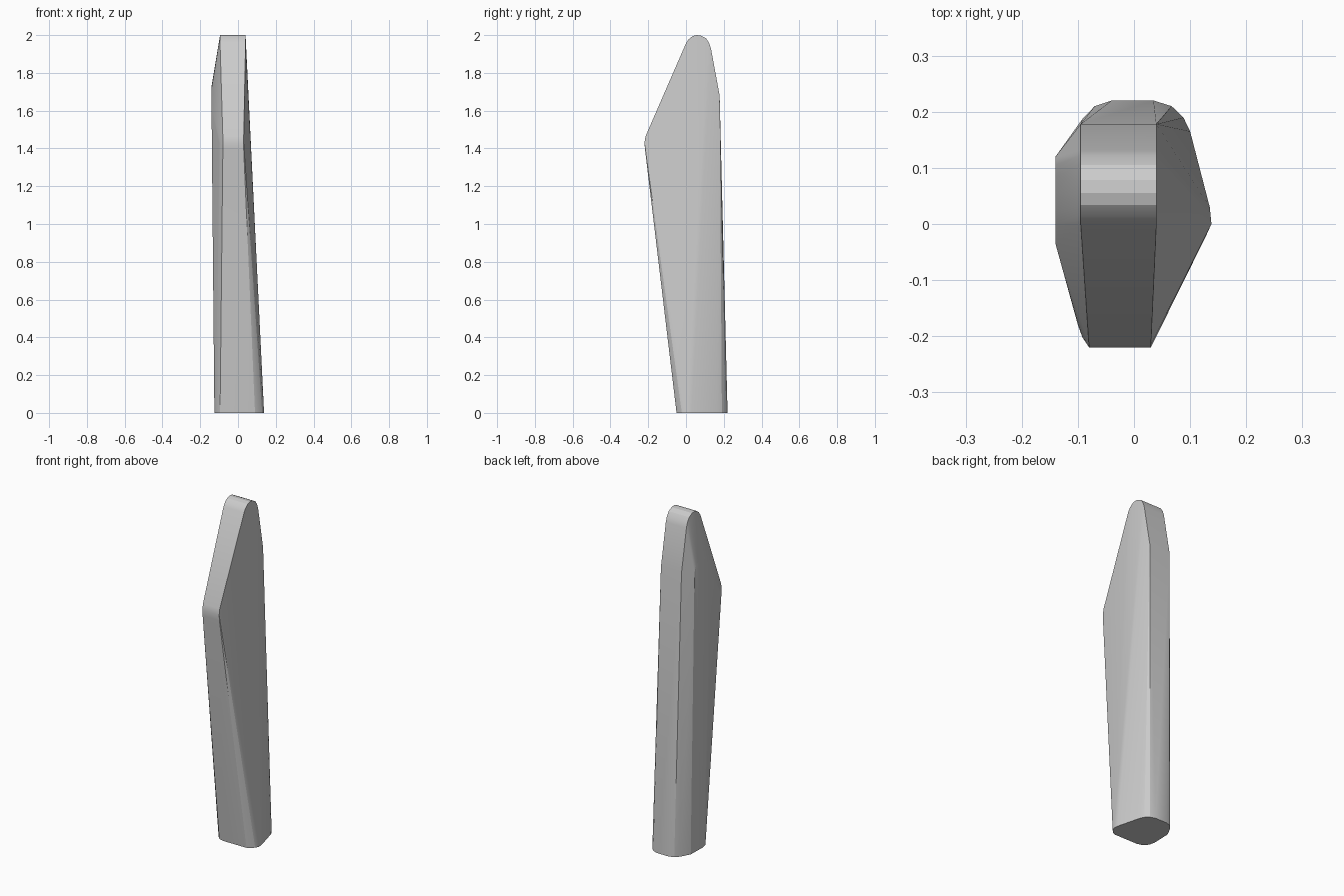
import bpy, bmesh, math

if "Cube" in bpy.data.objects:
    bpy.data.objects.remove(bpy.data.objects["Cube"])

# Foot outline (x, y) at z = 0
FOOT = [(-0.06, -0.05), (0.09, -0.05), (0.11, -0.04), (0.128, -0.022), (0.138, 0.0),
        (0.135, 0.03), (0.1, 0.165), (0.088, 0.19), (0.067, 0.21), (0.035, 0.22),
        (-0.04, 0.22), (-0.07, 0.21), (-0.092, 0.187), (-0.122, 0.13),
        (-0.125, 0.02), (-0.117, -0.015), (-0.095, -0.04)]

# Upper rim profile (y, z), swept across the thickness
RIM = [(-0.217, 1.395), (-0.22, 1.43), (-0.214, 1.465), (0.0, 1.957), (0.014, 1.978),
       (0.034, 1.994), (0.055, 2.0), (0.078, 1.998), (0.105, 1.984), (0.122, 1.96),
       (0.132, 1.93), (0.178, 1.68)]

# Raised left cheek (y, z) at x = -0.14
CHEEK = [(-0.035, 1.61), (0.0, 1.69), (0.02, 1.715), (0.05, 1.73), (0.085, 1.725),
         (0.105, 1.71), (0.12, 1.675)]

points = [(x, y, 0) for x, y in FOOT]
for y, z in RIM:
    t = min(1, max(0, -y / 0.22))
    points += [(-0.095 + 0.015 * t, y, z), (0.04 - 0.01 * t, y, z)]
points += [(-0.14, y, z) for y, z in CHEEK]
# Soft front left corner under the cheek
points += [(-0.1, -0.18, 1.43), (-0.092, -0.202, 1.425)]

# Tapered convex body
bm = bmesh.new()
for p in points:
    bm.verts.new(p)
hull = bmesh.ops.convex_hull(bm, input=bm.verts)
junk = {g for g in hull["geom_interior"] + hull["geom_unused"] if isinstance(g, bmesh.types.BMVert)}
bmesh.ops.delete(bm, geom=list(junk), context='VERTS')
bmesh.ops.dissolve_limit(bm, angle_limit=math.radians(1), verts=bm.verts, edges=bm.edges)
bmesh.ops.recalc_face_normals(bm, faces=bm.faces)
mesh = bpy.data.meshes.new("tapered_blade")
bm.to_mesh(mesh)
bm.free()
blade = bpy.data.objects.new("tapered_blade", mesh)
bpy.context.collection.objects.link(blade)
bpy.context.view_layer.objects.active = blade
blade.select_set(True)
bpy.ops.object.shade_smooth_by_angle(angle=math.radians(20))
